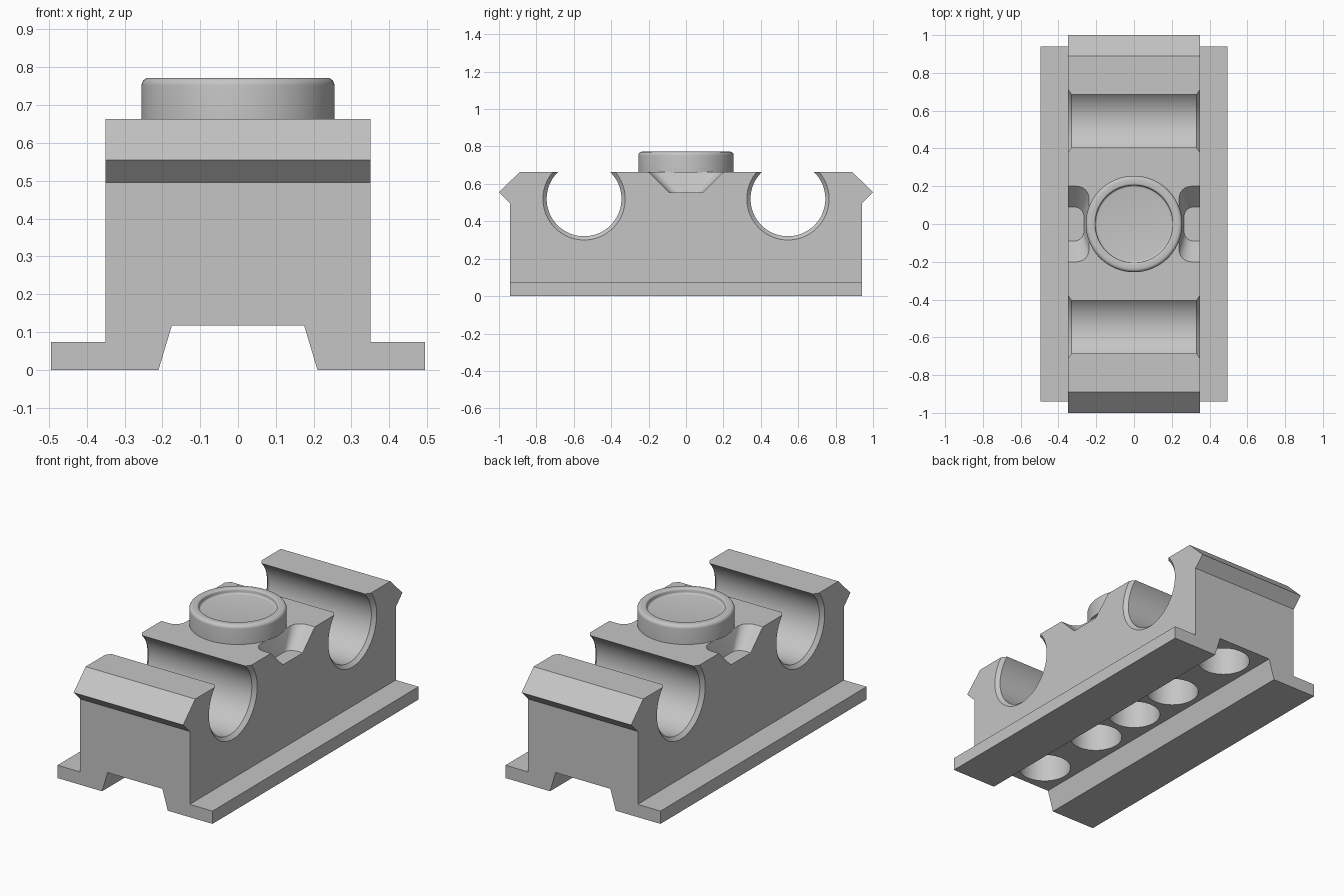
import bpy, bmesh
from math import pi, sin, cos, radians
from mathutils import Vector

default = bpy.data.objects.get("Cube")
if default:
    bpy.data.objects.remove(default, do_unlink=True)

GREY = (0.56, 0.56, 0.56, 1)
grey = bpy.data.materials.new("light grey")
grey.diffuse_color = GREY
grey.use_nodes = True
grey.node_tree.nodes["Principled BSDF"].inputs["Base Color"].default_value = GREY


def finish(name, bm):
    bmesh.ops.remove_doubles(bm, verts=bm.verts, dist=1e-5)
    bmesh.ops.recalc_face_normals(bm, faces=bm.faces)
    mesh = bpy.data.meshes.new(name)
    bm.to_mesh(mesh)
    bm.free()
    mesh.materials.append(grey)
    obj = bpy.data.objects.new(name, mesh)
    bpy.context.collection.objects.link(obj)
    return obj


def loft(name, rings):
    """Skin matching closed rings and cap both ends."""
    bm = bmesh.new()
    rows = [[bm.verts.new(p) for p in ring] for ring in rings]
    n = len(rows[0])
    for a, b in zip(rows, rows[1:]):
        for i in range(n):
            j = (i + 1) % n
            bm.faces.new((a[i], a[j], b[j], b[i]))
    bm.faces.new(rows[0])
    bm.faces.new(rows[-1])
    return finish(name, bm)


def lathe(name, profile, axis, centre, steps=64):
    """Turn (radius, distance along axis) points around an x or z axis."""
    bm = bmesh.new()
    c = Vector(centre)
    pts = [c + (Vector((r, 0, h)) if axis == 'Z' else Vector((h, r, 0))) for r, h in profile]
    verts = [bm.verts.new(p) for p in pts]
    edges = [bm.edges.new(pair) for pair in zip(verts, verts[1:])]
    direction = (0, 0, 1) if axis == 'Z' else (1, 0, 0)
    bmesh.ops.spin(bm, geom=verts + edges, cent=c, axis=direction,
                   angle=2 * pi, steps=steps, use_merge=True)
    return finish(name, bm)


def arc(cx, cy, r, start, end, steps=6):
    angles = [radians(start + (end - start) * i / steps) for i in range(steps + 1)]
    return [(cx + r * cos(a), cy + r * sin(a)) for a in angles]


def combine(target, cutter, operation='DIFFERENCE'):
    bpy.context.view_layer.objects.active = target
    mod = target.modifiers.new("shape", 'BOOLEAN')
    mod.operation, mod.solver, mod.object = operation, 'EXACT', cutter
    bpy.ops.object.modifier_apply(modifier=mod.name)
    bpy.data.objects.remove(cutter, do_unlink=True)


def smooth(obj):
    bpy.ops.object.select_all(action='DESELECT')
    obj.select_set(True)
    bpy.context.view_layer.objects.active = obj
    bpy.ops.object.shade_smooth_by_angle(angle=radians(35))


# Body: flanged, channelled section trimmed by the hooked side outline
half = [(0.175, 0.117), (0.21, 0), (0.495, 0), (0.495, 0.074), (0.35, 0.074), (0.35, 0.8)]
section = half + [(-x, z) for x, z in reversed(half)]
body = loft("clamp_body", [[(x, y, z) for x, z in section] for y in (-1.1, 1.1)])

side = [(0.94, -0.1), (0.94, 0.495), (1, 0.555), (0.89, 0.663)]
outline = side + [(-y, z) for y, z in reversed(side)]
combine(body, loft("side_trim", [[(x, y, z) for y, z in outline] for x in (-0.6, 0.6)]),
        'INTERSECT')

# Rod seats with chamfered mouths
for y in (-0.545, 0.545):
    profile = [(0, -0.37), (0.24, -0.37), (0.2, -0.33), (0.2, 0.33), (0.24, 0.37), (0, 0.37)]
    combine(body, lathe("rod_seat_cutter", profile, 'X', (0, y, 0.52), 96))


# Finger scoops beside the knob
def scoop_ring(side, inner, width, radius, z):
    pts = [(0.4, width)]
    pts += arc(inner + radius, width - radius, radius, 90, 180)
    pts += arc(inner + radius, radius - width, radius, 180, 270)
    pts += [(0.4, -width)]
    return [(side * x, y, z) for x, y in pts]


for s in (-1, 1):
    rings = [scoop_ring(s, 0.265, 0.09, 0.05, 0.555),
             scoop_ring(s, 0.238, 0.2, 0.065, 0.663),
             scoop_ring(s, 0.238, 0.2, 0.065, 0.72)]
    combine(body, loft("scoop_cutter", rings))

# Round pockets in the roof of the channel
for y in (-0.76, -0.325, 0, 0.325, 0.76):
    combine(body, lathe("pocket_cutter", [(0, 0.05), (0.142, 0.05), (0.142, 0.29), (0, 0.29)],
                        'Z', (0, y, 0)))
smooth(body)

# Dished knob with a rounded rim
rim = arc(0.235, 0.752, 0.02, 0, 90)
lip = arc(0.215, 0.762, 0.01, 90, 180, 4)
fillet = arc(0.195, 0.752, 0.01, 0, -90, 4)
knob = lathe("knob", [(0, 0.662), (0.255, 0.662)] + rim + lip + fillet + [(0, 0.742)],
             'Z', (0, 0, 0), 96)
smooth(knob)
